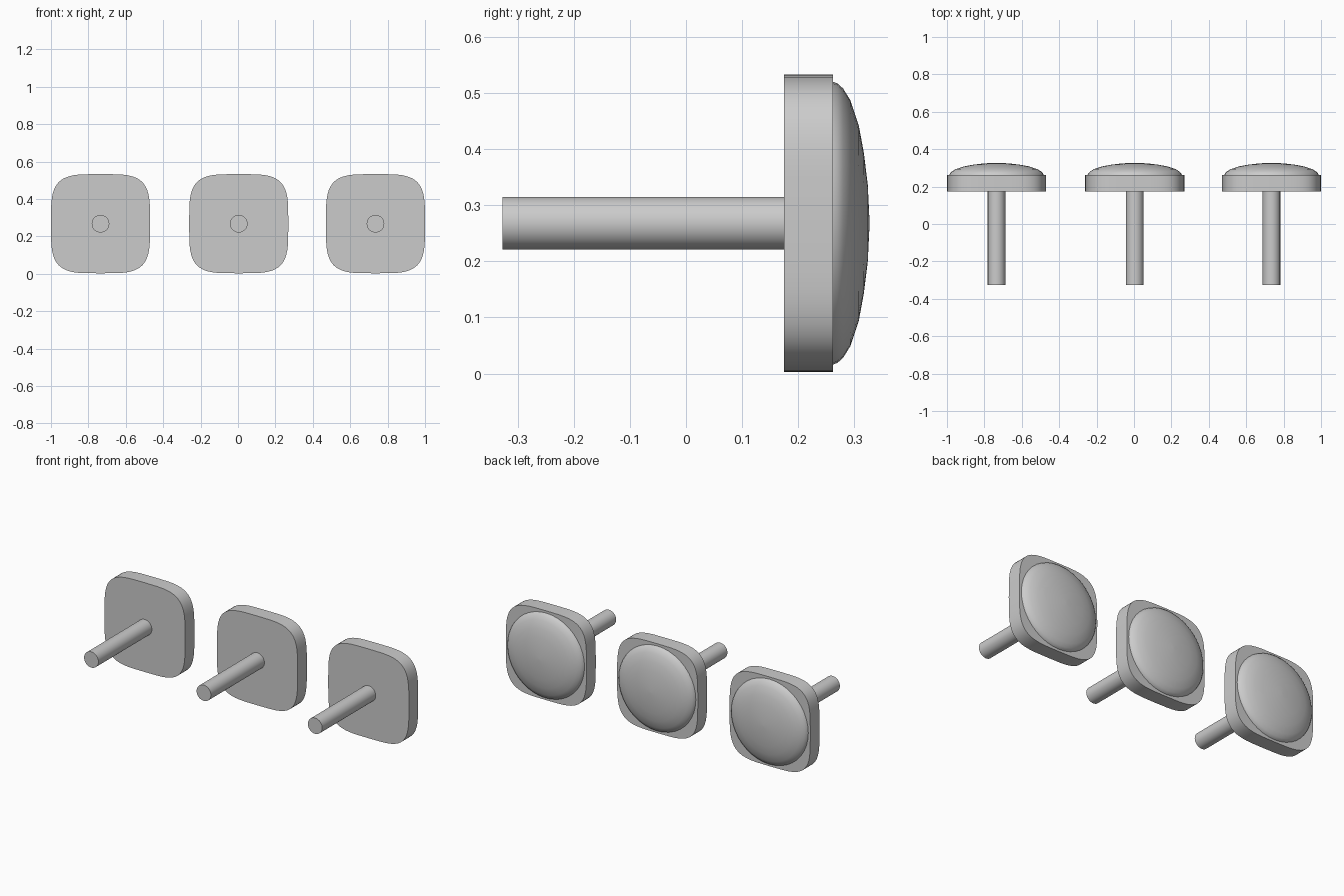
import bpy, bmesh
from math import cos, sin, pi, copysign

if "Cube" in bpy.data.objects:
    bpy.data.objects.remove(bpy.data.objects["Cube"])

CZ = 0.268    # height of the knob axis
HALF = 0.265  # half width of the plate


def loft(name, rings, x):
    """Skin a list of (y, [(x, z), ...]) rings along y and cap both ends."""
    bm = bmesh.new()
    loops = [[bm.verts.new((px, y, pz)) for px, pz in pts] for y, pts in rings]
    for a, b in zip(loops, loops[1:]):
        n = len(a)
        for i in range(n):
            bm.faces.new((a[i], a[(i + 1) % n], b[(i + 1) % n], b[i]))
    bm.faces.new(loops[0])
    bm.faces.new(loops[-1])
    bmesh.ops.recalc_face_normals(bm, faces=bm.faces)
    mesh = bpy.data.meshes.new(name)
    bm.to_mesh(mesh)
    bm.free()
    obj = bpy.data.objects.new(name, mesh)
    obj.location = (x, 0, CZ)
    bpy.context.collection.objects.link(obj)
    bpy.ops.object.select_all(action='DESELECT')
    obj.select_set(True)
    bpy.context.view_layer.objects.active = obj
    bpy.ops.object.shade_smooth_by_angle(angle=pi / 5)


def circle(r, n=40):
    return [(r * cos(2 * pi * i / n), r * sin(2 * pi * i / n)) for i in range(n)]


def squircle(r, n=64):
    def p(v):
        return r * copysign(abs(v) ** 0.5, v)
    return [(p(cos(2 * pi * i / n)), p(sin(2 * pi * i / n))) for i in range(n)]


# Domed face profile: (y, radius)
DOME = [(0.262, 0.252), (0.270, 0.249), (0.280, 0.240), (0.293, 0.219),
        (0.308, 0.174), (0.317, 0.125), (0.324, 0.068), (0.327, 0.006)]

for side, x in (("left", -0.735), ("middle", 0.004), ("right", 0.735)):
    # Shaft
    loft(side + "_shaft", [(-0.327, circle(0.047)), (0.175, circle(0.047))], x)
    # Rounded square plate
    loft(side + "_plate", [(0.175, squircle(HALF)), (0.262, squircle(HALF))], x)
    # Domed cap
    loft(side + "_dome", [(y, circle(r)) for y, r in DOME], x)
